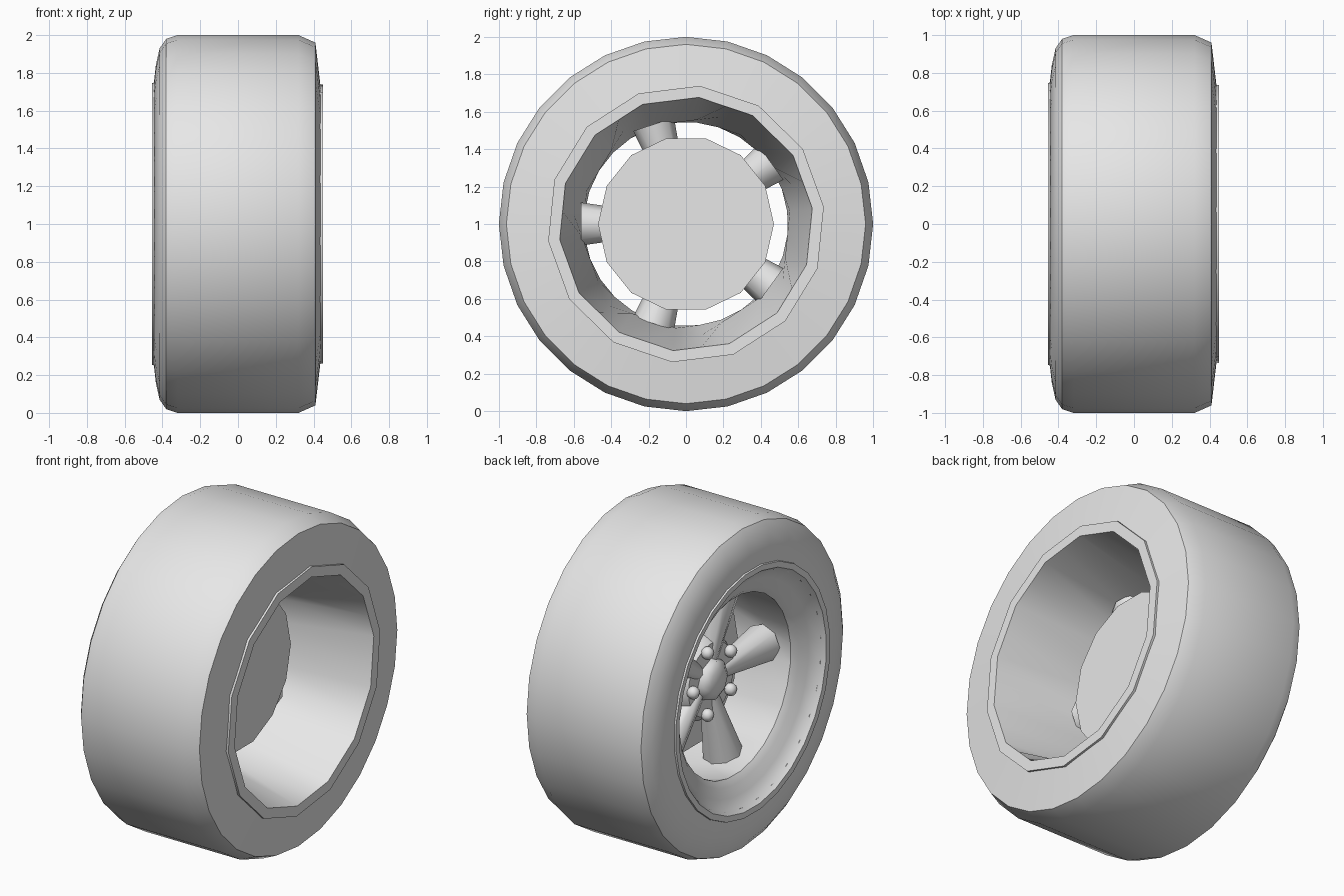
import bpy, bmesh, math
from mathutils import Vector, Matrix

cube = bpy.data.objects.get("Cube")
if cube:
    bpy.data.objects.remove(cube, do_unlink=True)

grey = bpy.data.materials.new("light_grey")
grey.use_nodes = True
grey.diffuse_color = (0.8, 0.8, 0.8, 1)
grey.node_tree.nodes["Principled BSDF"].inputs["Base Color"].default_value = grey.diffuse_color

TURN = 2 * math.pi
AXLE_Z = 1.0


def finish(name, bm, smooth=35):
    bmesh.ops.recalc_face_normals(bm, faces=bm.faces)
    mesh = bpy.data.meshes.new(name)
    bm.to_mesh(mesh)
    bm.free()
    mesh.materials.append(grey)
    obj = bpy.data.objects.new(name, mesh)
    bpy.context.collection.objects.link(obj)
    obj.location.z = AXLE_Z
    bpy.ops.object.select_all(action="DESELECT")
    obj.select_set(True)
    bpy.context.view_layer.objects.active = obj
    bpy.ops.object.shade_smooth_by_angle(angle=math.radians(smooth))
    return obj


def polar(x, r, t):
    return Vector((x, r * math.sin(t), r * math.cos(t)))


def loft(name, rings, n, start=0.0, closed=False, smooth=35):
    """Rings around the axle: (x, radius[, polygon sides, corner shift in steps])."""
    bm = bmesh.new()
    loops = []
    for x, r, *poly in rings:
        loop = []
        for i in range(n):
            rad = r
            if poly:
                sides, shift = poly
                seg = TURN / sides
                a = ((i - shift) * TURN / n) % seg - seg / 2
                rad = r * math.cos(seg / 2) / math.cos(a)
            loop.append(bm.verts.new(polar(x, rad, start + i * TURN / n)))
        loops.append(loop)
    pairs = list(zip(loops, loops[1:]))
    if closed:
        pairs.append((loops[-1], loops[0]))
    else:
        bm.faces.new(loops[0])
        bm.faces.new(loops[-1])
    for a, b in pairs:
        for i in range(n):
            j = (i + 1) % n
            bm.faces.new((a[i], a[j], b[j], b[i]))
    return finish(name, bm, smooth)


# Tyre: rounded outer shoulder, chamfered inner shoulder
loft("tyre", [(-0.43, 0.70), (-0.445, 0.75), (-0.435, 0.84), (-0.415, 0.93),
              (-0.38, 0.98), (-0.32, 1.0), (0.32, 1.0), (0.41, 0.96),
              (0.438, 0.72), (0.40, 0.70)], 28, closed=True)

# Rim: dished outer lip, narrow throat, faceted bore opening on the inner side
loft("rim", [(-0.43, 0.755), (-0.455, 0.75), (-0.453, 0.715), (-0.42, 0.69),
             (-0.385, 0.64), (-0.36, 0.58), (-0.33, 0.545),
             (-0.10, 0.605, 7, 1), (0.45, 0.68, 14, 0), (0.45, 0.742, 14, 0),
             (0.42, 0.742, 14, 0)], 28, start=math.radians(5.8), closed=True, smooth=40)

# Brake drum and hub behind the spokes
loft("brake_drum", [(-0.03, 0.47), (0.03, 0.47)], 14, start=TURN / 28)
loft("hub", [(-0.02, 0.26), (-0.13, 0.25), (-0.17, 0.22)], 20)
loft("hub_cap", [(-0.16, 0.13), (-0.20, 0.12), (-0.225, 0.08), (-0.235, 0.03)], 8, smooth=50)

# Spokes flare outward; wheel nuts sit between them
spokes = bmesh.new()
nuts = bmesh.new()
for k in range(5):
    t = TURN * (0.75 + k / 5)
    d = polar(0, 1, t)
    turn = d.to_track_quat("Z", "X").to_matrix().to_4x4()
    bmesh.ops.create_cone(spokes, cap_ends=True, segments=8, radius1=0.05, radius2=0.115,
                          depth=0.45, matrix=Matrix.Translation(d * 0.335 + Vector((-0.13, 0, 0))) @ turn)
    p = polar(-0.19, 0.20, t + TURN / 10)
    bmesh.ops.create_uvsphere(nuts, u_segments=8, v_segments=6, radius=0.038,
                              matrix=Matrix.Translation(p))
finish("spokes", spokes, 50)
finish("wheel_nuts", nuts, 60)
